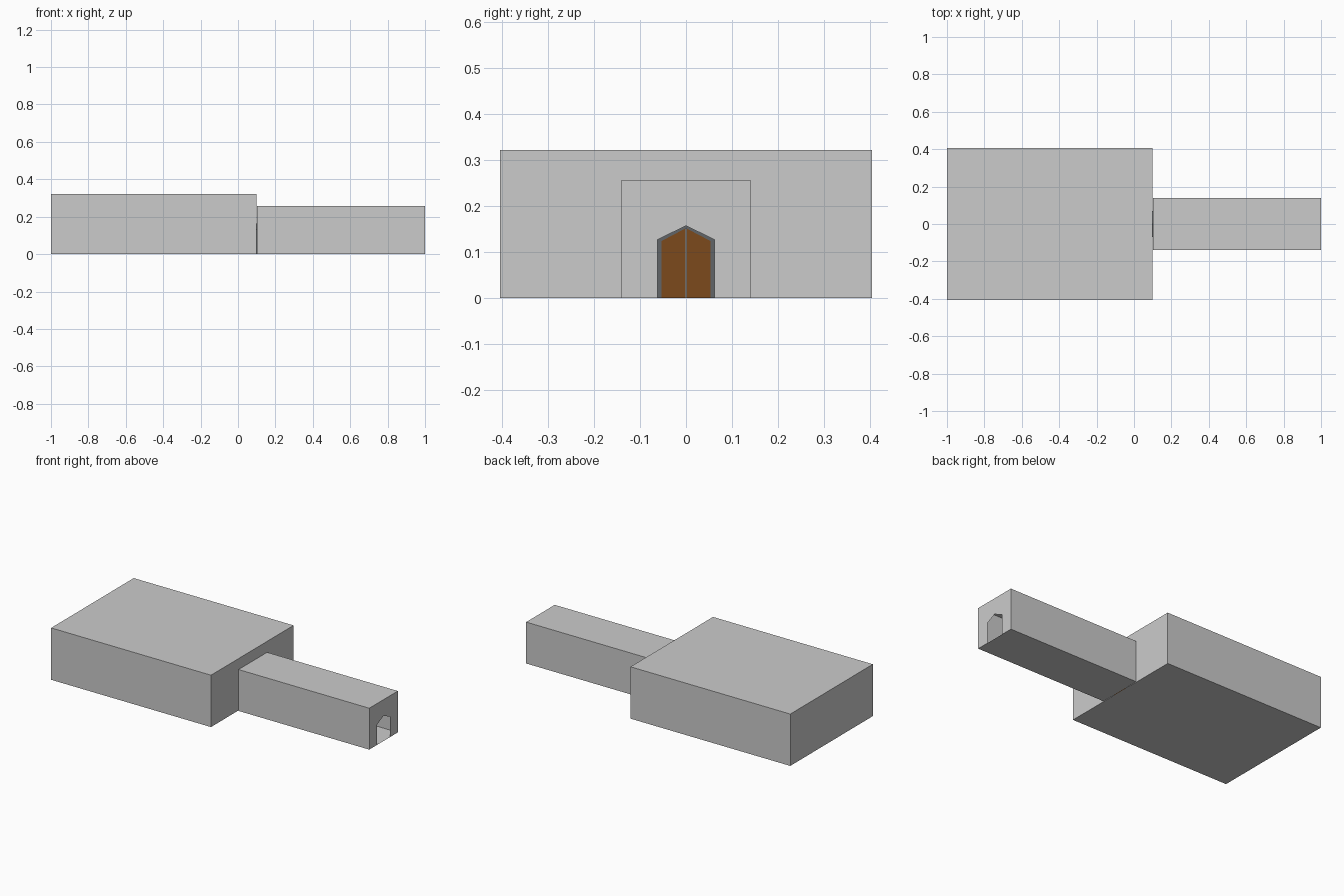
import bpy

if "Cube" in bpy.data.objects:
    bpy.data.objects.remove(bpy.data.objects["Cube"])

OPENING = (0.062, 0.127, 0.157)   # half width, shoulder height, apex height
OUTER = (0.070, 0.132, 0.163)
INNER = (0.053, 0.124, 0.152)


def make(name, verts, faces, mat=None):
    me = bpy.data.meshes.new(name)
    me.from_pydata(verts, [], faces)
    me.update()
    ob = bpy.data.objects.new(name, me)
    bpy.context.collection.objects.link(ob)
    if mat:
        me.materials.append(mat)
    return ob


def material(name, color):
    m = bpy.data.materials.new(name)
    m.diffuse_color = color
    m.use_nodes = True
    m.node_tree.nodes["Principled BSDF"].inputs["Base Color"].default_value = m.diffuse_color
    return m


def arch(w, s, a):
    return [(-w, 0), (-w, s), (0, a), (w, s), (w, 0)]


# Thin-walled shell with pointed doorways cut in chosen end walls
def shell(name, x0, x1, hw, h, doors):
    verts, faces = [], []

    def face(pts):
        faces.append(list(range(len(verts), len(verts) + len(pts))))
        verts.extend(pts)

    face([(x0, -hw, 0), (x0, hw, 0), (x1, hw, 0), (x1, -hw, 0)])
    face([(x0, -hw, h), (x1, -hw, h), (x1, hw, h), (x0, hw, h)])
    face([(x0, -hw, 0), (x1, -hw, 0), (x1, -hw, h), (x0, -hw, h)])
    face([(x1, hw, 0), (x0, hw, 0), (x0, hw, h), (x1, hw, h)])
    for x, door, flip in ((x0, doors[0], True), (x1, doors[1], False)):
        profile = [(-hw, 0)] + (arch(*OPENING) if door else []) + [(hw, 0), (hw, h), (-hw, h)]
        pts = [(x, y, z) for y, z in profile]
        face(pts[::-1] if flip else pts)
    return make(name, verts, faces)


# Solid extruded along x from a closed (y, z) profile
def prism(name, profile, x0, x1, mat=None):
    n = len(profile)
    verts = [(x, y, z) for x in (x0, x1) for y, z in profile]
    faces = [list(range(n))[::-1], list(range(n, 2 * n))]
    faces += [[i, (i + 1) % n, n + (i + 1) % n, n + i] for i in range(n)]
    return make(name, verts, faces, mat)


shell("main_room", -1.0, 0.098, 0.405, 0.322, (False, True))
shell("corridor", 0.102, 1.0, 0.14, 0.257, (True, True))

# Door frame: outer arch run one way, inner arch back
frame_grey = material("frame_grey", (0.12, 0.13, 0.14, 1))
frame_profile = arch(*OUTER)[::-1] + arch(*INNER)
prism("door_frame", frame_profile, 0.096, 0.104, frame_grey)

# Pair of door leaves meeting at the centre
wood = material("wood", (0.20, 0.068, 0.0115, 1))
w, s, a = INNER
gap = 0.0006
for side, tag in ((-1, "left"), (1, "right")):
    leaf = [(side * gap, 0), (side * w, 0), (side * w, s), (side * gap, a)]
    prism("door_leaf_" + tag, leaf if side > 0 else leaf[::-1], 0.098, 0.102, wood)
